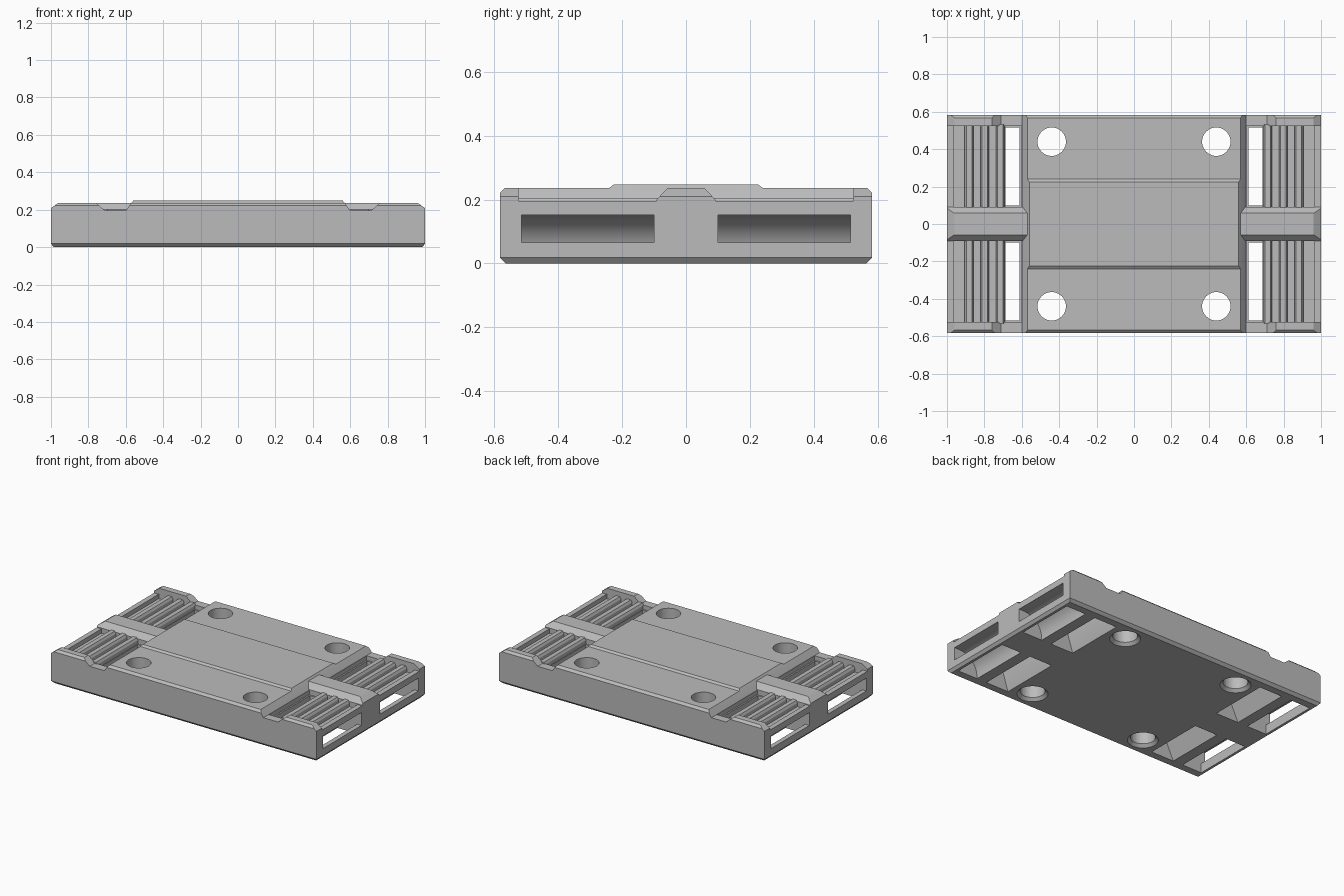
import bpy, bmesh, math

old = bpy.data.objects.get("Cube")
if old:
    bpy.data.objects.remove(old, do_unlink=True)

grey = bpy.data.materials.new("plain_grey")
grey.use_nodes = True
COLOUR = (0.5, 0.5, 0.5, 1)
grey.diffuse_color = COLOUR
grey.node_tree.nodes["Principled BSDF"].inputs["Base Color"].default_value = COLOUR


def prism(name, profile, axis, start, end, flip=1):
    """Extrude a profile of (side, height) points along x or y."""
    bm = bmesh.new()
    rings = []
    for d in (start, end):
        if axis == "x":
            rings.append([bm.verts.new((d * flip, s, z)) for s, z in profile])
        else:
            rings.append([bm.verts.new((s * flip, d, z)) for s, z in profile])
    bm.faces.new(rings[0])
    bm.faces.new(rings[1])
    n = len(profile)
    for i in range(n):
        j = (i + 1) % n
        bm.faces.new((rings[0][i], rings[0][j], rings[1][j], rings[1][i]))
    return finish(name, bm)


def cone(name, x, y, z0, z1, r0, r1):
    bm = bmesh.new()
    bmesh.ops.create_cone(bm, cap_ends=True, segments=40, radius1=r0, radius2=r1, depth=z1 - z0)
    bmesh.ops.translate(bm, verts=bm.verts, vec=(x, y, (z0 + z1) / 2))
    return finish(name, bm)


def finish(name, bm):
    bmesh.ops.recalc_face_normals(bm, faces=bm.faces)
    mesh = bpy.data.meshes.new(name)
    bm.to_mesh(mesh)
    bm.free()
    mesh.materials.append(grey)
    obj = bpy.data.objects.new(name, mesh)
    bpy.context.collection.objects.link(obj)
    return obj


def combine(tool, operation="DIFFERENCE"):
    """Apply one boolean to the plate and discard the tool."""
    tool.hide_render = True
    mod = plate.modifiers.new(tool.name, "BOOLEAN")
    mod.operation = operation
    mod.solver = "EXACT"
    mod.object = tool
    bpy.context.view_layer.objects.active = plate
    bpy.ops.object.modifier_apply(modifier=mod.name)
    bpy.data.objects.remove(tool, do_unlink=True)


# Plate cross-section: chamfered edges and raised middle band
half = [(0.565, 0), (0.583, 0.018), (0.583, 0.222), (0.567, 0.237), (0.24, 0.237), (0.225, 0.248)]
plate = prism("plate", half + [(-y, z) for y, z in reversed(half)], "x", -1, 1)

# Scoop from the end window curving down to the underside
scoop = [(1.01, 0.065), (1.01, 0.152), (0.96, 0.152)]
for i in range(1, 9):
    a = math.radians(90 * i / 8)
    scoop.append((0.96 - 0.14 * math.sin(a), 0.012 + 0.14 * math.cos(a)))
scoop += [(0.82, -0.01), (0.968, -0.01), (0.968, 0.065)]

# Flared slot from the ribbed pocket to the underside
slot = [(0.612, 0.2), (0.688, 0.2), (0.688, 0.12), (0.75, -0.01), (0.57, -0.01), (0.612, 0.12)]

notch = [(0.56, 0.3), (0.56, 0.248), (0.575, 0.23), (0.6, 0.195), (0.71, 0.195),
         (0.76, 0.2365), (1.01, 0.2365), (1.01, 0.3)]
pocket = [(0.602, 0.3), (0.602, 0.165), (0.965, 0.165), (0.965, 0.195), (1.01, 0.195), (1.01, 0.3)]
ridge = [(-0.092, 0.12), (-0.092, 0.2), (-0.058, 0.236), (0.058, 0.236), (0.092, 0.2), (0.092, 0.12)]
end_chamfer = [(0.955, 0.24), (1.01, 0.202), (1.01, 0.3), (0.955, 0.3)]
foot_chamfer = [(0.977, -0.01), (1.01, 0.03), (1.01, -0.01)]

for side in (1, -1):
    combine(prism("notch", notch, "y", -0.7, 0.7, side))
    combine(prism("pocket", pocket, "y", -0.525, 0.525, side))
    # Ribs and central ridge
    for x in (0.715, 0.798, 0.881):
        rib = [(x - 0.024, 0.155), (x - 0.024, 0.19), (x - 0.015, 0.205),
               (x + 0.015, 0.205), (x + 0.024, 0.19), (x + 0.024, 0.155)]
        combine(prism("rib", rib, "y", -0.532, 0.532, side), "UNION")
    combine(prism("ridge", ridge, "x", 0.57, 1, side), "UNION")
    combine(prism("end_chamfer", end_chamfer, "y", -0.7, 0.7, side))
    combine(prism("foot_chamfer", foot_chamfer, "y", -0.7, 0.7, side))
    # Air passages on both sides of the ridge
    for y0, y1 in ((0.1, 0.515), (-0.515, -0.1)):
        combine(prism("scoop", scoop, "y", y0, y1, side))
        combine(prism("slot", slot, "y", y0, y1, side))
    # Mounting holes, countersunk underneath
    for y in (-0.44, 0.44):
        combine(cone("hole", 0.44 * side, y, -0.05, 0.3, 0.076, 0.076))
        combine(cone("countersink", 0.44 * side, y, -0.01, 0.025, 0.105, 0.07))

bpy.ops.object.select_all(action="DESELECT")
plate.select_set(True)
bpy.context.view_layer.objects.active = plate
bpy.ops.object.shade_smooth_by_angle(angle=math.radians(25))
